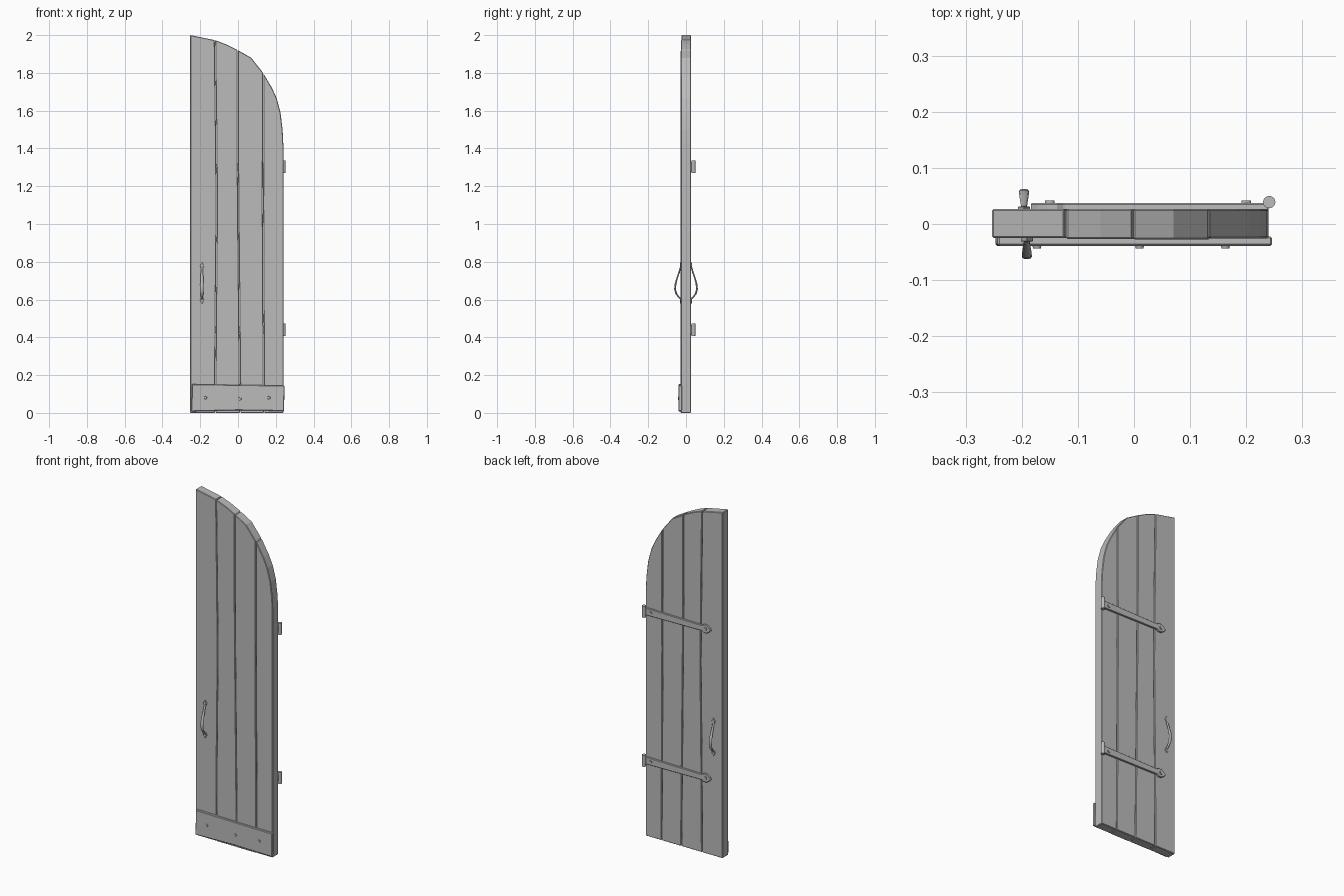
import bpy, bmesh, math
from mathutils import Vector, Matrix

cube = bpy.data.objects.get("Cube")
if cube:
    bpy.data.objects.remove(cube, do_unlink=True)

grey = bpy.data.materials.new("plain_grey")
grey.use_nodes = True
colour = (0.5, 0.5, 0.5, 1)
grey.diffuse_color = colour
grey.node_tree.nodes["Principled BSDF"].inputs["Base Color"].default_value = colour


def finish(name, bm, smooth=False):
    bmesh.ops.recalc_face_normals(bm, faces=bm.faces[:])
    mesh = bpy.data.meshes.new(name)
    bm.to_mesh(mesh)
    bm.free()
    mesh.materials.append(grey)
    obj = bpy.data.objects.new(name, mesh)
    bpy.context.collection.objects.link(obj)
    if smooth:
        bpy.ops.object.select_all(action='DESELECT')
        obj.select_set(True)
        bpy.context.view_layer.objects.active = obj
        bpy.ops.object.shade_smooth_by_angle(angle=math.radians(40))
    return obj


def slab(name, outline, y0, y1, bevel):
    """Extrude an x-z outline from y0 to y1 and soften its edges."""
    bm = bmesh.new()
    face = bm.faces.new([bm.verts.new((x, y0, z)) for x, z in outline])
    new = bmesh.ops.extrude_face_region(bm, geom=[face])["geom"]
    bmesh.ops.translate(bm, vec=(0, y1 - y0, 0),
                        verts=[v for v in new if isinstance(v, bmesh.types.BMVert)])
    bmesh.ops.recalc_face_normals(bm, faces=bm.faces[:])
    edges = [e for e in bm.edges if e.calc_face_angle(0) > 0.6
             or abs(e.verts[0].co.y - e.verts[1].co.y) < 1e-5]
    bmesh.ops.bevel(bm, geom=edges, offset=bevel, segments=1, affect='EDGES')
    return finish(name, bm)


def cylinder(name, centre, radius, depth, axis, top=1.0, sides=12):
    bm = bmesh.new()
    turn = Matrix.Rotation(math.pi / 2, 4, 'X') if axis == 'Y' else Matrix()
    bmesh.ops.create_cone(bm, cap_ends=True, segments=sides, radius1=radius,
                          radius2=radius * top, depth=depth,
                          matrix=Matrix.Translation(centre) @ turn)
    return finish(name, bm, True)


# Upright planks under the curved top
arch = [(-0.253, 2.0), (-0.12, 1.973), (-0.06, 1.95), (0, 1.92), (0.07, 1.88),
        (0.133, 1.80), (0.18, 1.72), (0.205, 1.665), (0.225, 1.59), (0.236, 1.5), (0.24, 1.42)]


def arch_height(x):
    for (xa, za), (xb, zb) in zip(arch, arch[1:]):
        if x <= xb:
            return za + (zb - za) * (x - xa) / (xb - xa)
    return arch[-1][1]


levels = (0, 0.5, 1.1, 1.5)
seams = [(-0.253, -0.253, -0.253, -0.253, -0.253),
         (-0.121, -0.118, -0.112, -0.116, -0.122),
         (0.012, 0.007, 0.001, -0.002, -0.002),
         (0.138, 0.135, 0.132, 0.133, 0.133),
         (0.24, 0.24, 0.24, 0.236, 0.24)]
fronts = (-0.025, -0.027, -0.028, -0.026)
gap = 0.0012
for i, y in enumerate(fronts):
    left, right = seams[i], seams[i + 1]
    gl = gap if i else 0
    gr = gap if i < 3 else 0
    xl, xr = left[4] + gl, right[4] - gr
    outline = [(x - gr, z) for x, z in zip(right, levels if i < 3 else levels[:3])]
    outline.append((xr, arch_height(xr)))
    outline += [p for p in reversed(arch) if xl + 0.004 < p[0] < xr - 0.003]
    outline.append((xl, arch_height(xl)))
    outline += [(x + gl, z) for x, z in reversed(list(zip(left, levels)))]
    slab(f"plank_{i + 1}", outline, y, 0.027, 0.003)

# Kick plate with nails
slab("kick_plate", [(-0.247, 0.008), (0, 0.014), (0.244, 0.01), (0.246, 0.145),
                    (0.0, 0.148), (-0.243, 0.152)], -0.039, -0.022, 0.003)
for i, (x, z) in enumerate([(-0.173, 0.08), (0.01, 0.075), (0.163, 0.08)]):
    cylinder(f"plate_nail_{i + 1}", (x, -0.04, z), 0.009, 0.007, 'Y', 0.8, 10)

# Strap hinges on the back
half_strap = [(0.24, 0.021), (-0.125, 0.016), (-0.137, 0.024),
              (-0.155, 0.024), (-0.172, 0.014)]
for label, z in (("lower", 0.44), ("upper", 1.302)):
    outline = [(x, z + h) for x, h in half_strap] + [(-0.185, z)]
    outline += [(x, z - h) for x, h in reversed(half_strap)]
    slab(f"{label}_hinge_strap", outline, 0.024, 0.037, 0.002)
    cylinder(f"{label}_hinge_barrel", (0.241, 0.039, z), 0.011, 0.066, 'Z', 1, 16)
    for i, x in enumerate((0.2, -0.15)):
        cylinder(f"{label}_hinge_nail_{i + 1}", (x, 0.038, z), 0.009, 0.008, 'Y', 1, 10)

# Bowed pull handles: height, reach from the door, half width, half thickness
stations = [(0.775, 0.002, 0.005, 0.004), (0.745, 0.010, 0.006, 0.004),
            (0.71, 0.022, 0.008, 0.004), (0.68, 0.030, 0.009, 0.005),
            (0.655, 0.032, 0.009, 0.005), (0.632, 0.026, 0.008, 0.005),
            (0.615, 0.014, 0.006, 0.004), (0.602, 0.002, 0.005, 0.004)]


def handle(name, x, side):
    bm = bmesh.new()
    path = [Vector((x, side * (0.026 + reach), z)) for z, reach, _, _ in stations]
    rings = []
    for i, p in enumerate(path):
        tangent = (path[min(i + 1, len(path) - 1)] - path[max(i - 1, 0)]).normalized()
        across = Vector((1, 0, 0))
        out = tangent.cross(across)
        w, t = stations[i][2:]
        rings.append([bm.verts.new(p + across * w * math.cos(a) + out * t * math.sin(a))
                      for a in (k * math.tau / 10 for k in range(10))])
    for a, b in zip(rings, rings[1:]):
        for k in range(10):
            bm.faces.new((a[k], a[k - 1], b[k - 1], b[k]))
    bm.faces.new(rings[0])
    bm.faces.new(rings[-1])
    finish(name, bm, True)
    # Leaf-shaped mounts at both ends
    for end, z, d in (("top", 0.765, 1), ("bottom", 0.61, -1)):
        leaf = [(x - 0.006, z), (x + 0.006, z), (x + 0.011, z + d * 0.014),
                (x, z + d * 0.033), (x - 0.011, z + d * 0.014)]
        slab(f"{name}_{end}_mount", leaf, side * 0.024, side * 0.031, 0.001)


handle("front_handle", -0.191, -1)
handle("back_handle", -0.196, 1)
